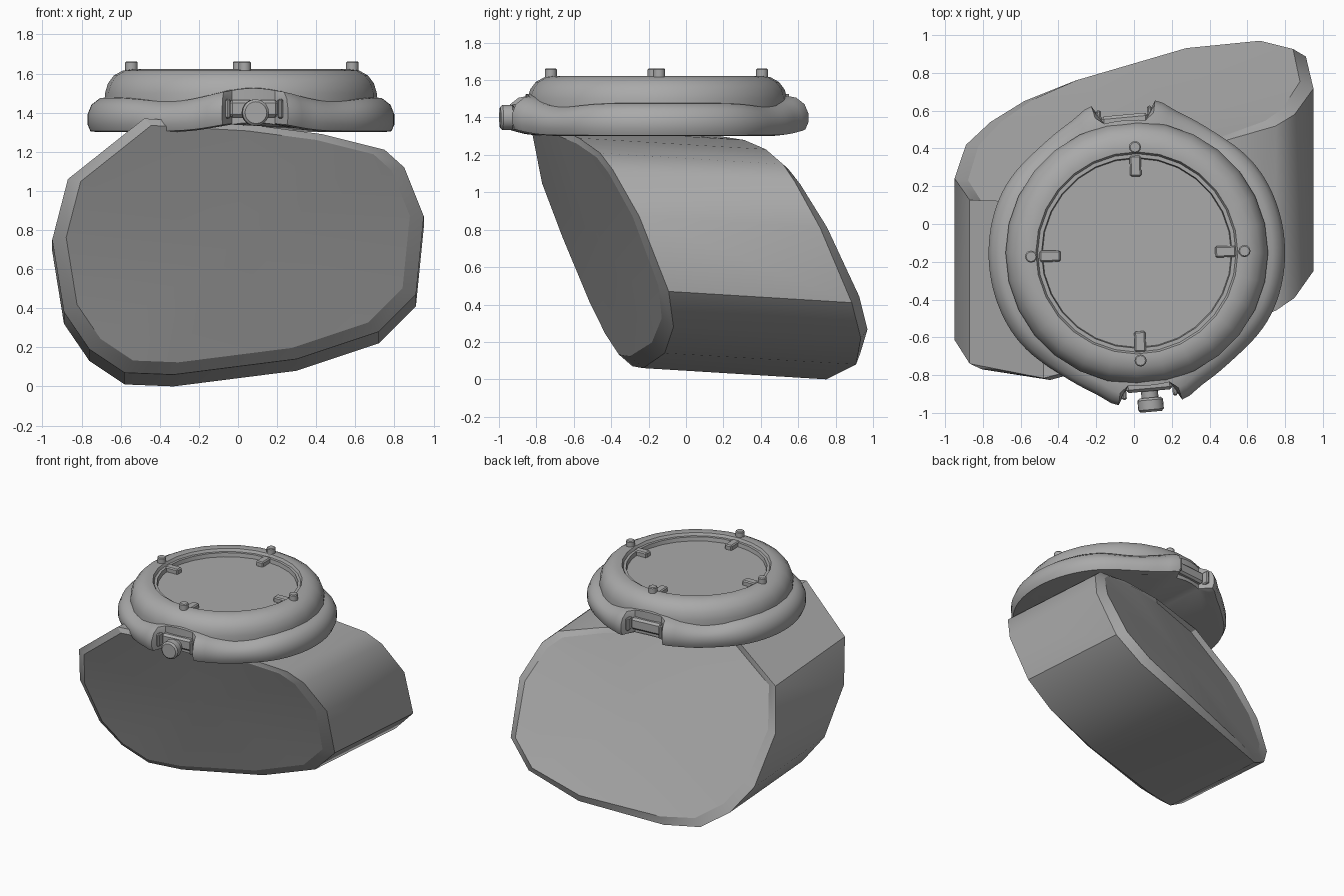
import bpy, bmesh
from math import sin, cos, pi, radians, exp
from mathutils import Matrix, Vector

cube = bpy.data.objects.get("Cube")
if cube:
    bpy.data.objects.remove(cube, do_unlink=True)

grey = bpy.data.materials.new("plain grey")
grey.use_nodes = True
COLOUR = (0.4, 0.4, 0.4, 1)
grey.diffuse_color = COLOUR
grey.node_tree.nodes["Principled BSDF"].inputs["Base Color"].default_value = COLOUR

CENTRE = Vector((0.015, -0.153, 0))   # middle of the watch head
LUG_TURN = radians(5.2)               # twist of the lug axis


def finish(name, bm, angle=30):
    bmesh.ops.recalc_face_normals(bm, faces=bm.faces)
    mesh = bpy.data.meshes.new(name)
    bm.to_mesh(mesh)
    bm.free()
    mesh.materials.append(grey)
    obj = bpy.data.objects.new(name, mesh)
    bpy.context.collection.objects.link(obj)
    bpy.ops.object.select_all(action='DESELECT')
    obj.select_set(True)
    bpy.context.view_layer.objects.active = obj
    bpy.ops.object.shade_smooth_by_angle(angle=radians(angle))
    return obj


def loft(name, rings, angle=30, crisp=False):
    """Skin a list of closed rings and cap both ends; crisp keeps ring edges sharp."""
    bm = bmesh.new()
    loops = [[bm.verts.new(p) for p in ring] for ring in rings]
    n = len(loops[0])
    for a, b in zip(loops, loops[1:]):
        for i in range(n):
            j = (i + 1) % n
            bm.faces.new((a[i], a[j], b[j], b[i]))
    caps = [bm.faces.new(loops[0]), bm.faces.new(loops[-1])]
    if crisp:
        for loop in loops:
            for i in range(n):
                bm.edges.get((loop[i - 1], loop[i])).smooth = False
        bmesh.ops.poke(bm, faces=caps)
    return finish(name, bm, angle)


def circle(r, z, n):
    return [CENTRE + Vector((r * cos(2 * pi * i / n), r * sin(2 * pi * i / n), z))
            for i in range(n)]


def box(name, size, matrix, bevel=0.008):
    bm = bmesh.new()
    bmesh.ops.create_cube(bm, size=1, matrix=matrix @ Matrix.Diagonal((*size, 1)))
    bmesh.ops.bevel(bm, geom=bm.edges[:], offset=bevel, segments=1, affect='EDGES')
    return finish(name, bm)


def cylinder(name, r, depth, matrix, n=16, bevel=0.006):
    bm = bmesh.new()
    bmesh.ops.create_cone(bm, cap_ends=True, segments=n, radius1=r, radius2=r,
                          depth=depth, matrix=matrix)
    rims = [e for e in bm.edges if any(len(f.verts) > 4 for f in e.link_faces)]
    bmesh.ops.bevel(bm, geom=rims, offset=bevel, segments=1, affect='EDGES')
    return finish(name, bm, 40)


# Strap: a slanted solid band with chamfered, slightly domed ends
outline = [(-.95, .75), (-.87, 1.06), (-.48, 1.37), (.05, 1.34), (.43, 1.29),
           (.75, 1.21), (.85, 1.12), (.95, .87), (.91, .47), (.72, .28),
           (.3, .14), (-.33, .06), (-.58, .07), (-.76, .19), (-.89, .38)]


def strap_ring(base, lean_x, lean_z, dome_x, dome_z, scale=1.0, drop=0.0):
    ring = []
    for x, z in outline:
        x, z = x * scale, 0.9 + (z - 0.9) * scale - drop
        y = base + lean_x * x + lean_z * z + dome_x * x * x + dome_z * (z - 0.7) ** 2
        ring.append((x, y, z))
    return ring


loft("strap", [strap_ring(-.145, .24, -.4, 0, -.1, .925),
               strap_ring(-.09, .22, -.42, 0, -.1),
               strap_ring(.93, .28, -.455, -.12, -.15, 1, .06),
               strap_ring(.965, .33, -.5, -.12, -.15, .925, .06)], crisp=True)

# Case: a rounded ring that swells up into lugs, with a gap between each pair
case_profile = [(.73, 1.30), (.77, 1.305), (.785, 1.34), (.785, 1.39),
                (.765, 1.44), (.72, 1.475), (.65, 1.48)]
SEGMENTS = 120


def case_point(r, z, i):
    t = 2 * pi * i / SEGMENTS
    off = min(abs((t - s * pi / 2 + pi) % (2 * pi) - pi) for s in (1, 3))
    swell = exp(-(off / 0.32) ** 2)
    dip = exp(-((off - 0.65) / 0.28) ** 2)
    r += 0.03 * exp(-((off - 0.22) / 0.1) ** 2) - 0.025 * dip
    z += 0.05 * swell - (0.02 * dip if z > 1.4 else 0)
    if off < 0.17:
        r = min(r, 0.705)
    t += LUG_TURN
    return CENTRE + Vector((r * cos(t), r * sin(t), z))


loft("case", [[case_point(r, z, i) for i in range(SEGMENTS)]
              for r, z in case_profile], 40)

# Bezel with its stepped inner rim, closed by the dial
bezel_profile = [(.695, 1.44), (.695, 1.50), (.68, 1.55), (.65, 1.59),
                 (.605, 1.615), (.56, 1.622), (.535, 1.62), (.525, 1.60),
                 (.505, 1.60), (.5, 1.57)]
loft("bezel_and_dial", [circle(r, z, 28) for r, z in bezel_profile], 35)

# Hour markers and bezel studs at the four quarters
for k, side in enumerate(("left", "back", "right", "front")):
    turn = (Matrix.Translation(CENTRE + Vector((.005, -.005, 0)))
            @ Matrix.Rotation(k * pi / 2 + radians(1.5), 4, 'Z'))
    box("marker_" + side, (.11, .06, .045),
        turn @ Matrix.Translation((.465, 0, 1.585)))
    cylinder("stud_" + side, .032, .06,
             turn @ Matrix.Translation((.565, 0, 1.632)), 12)

# Lug bars across the front and back gaps, with an end plate at each lug
for name, s in (("front", -1), ("back", 1)):
    place = Matrix.Translation(CENTRE) @ Matrix.Rotation(LUG_TURN, 4, 'Z')
    box(name + "_lug_bar", (.25, .06, .09),
        place @ Matrix.Translation((0, s * .705, 1.42)), .015)
    for side, e in (("left", 1), ("right", -1)):
        box(f"{name}_lug_plate_{side}", (.025, .09, .1),
            place @ Matrix.Translation((e * .135, s * .725, 1.42)))

# Crown on its stem
tilt = (Matrix.Translation(CENTRE) @ Matrix.Rotation(LUG_TURN, 4, 'Z')
        @ Matrix.Translation((0, 0, 1.4)) @ Matrix.Rotation(pi / 2, 4, 'X'))
cylinder("crown", .068, .075, tilt @ Matrix.Translation((0, 0, .807)), 20, .012)
cylinder("crown_stem", .045, .08, tilt @ Matrix.Translation((0, 0, .745)), 16)
